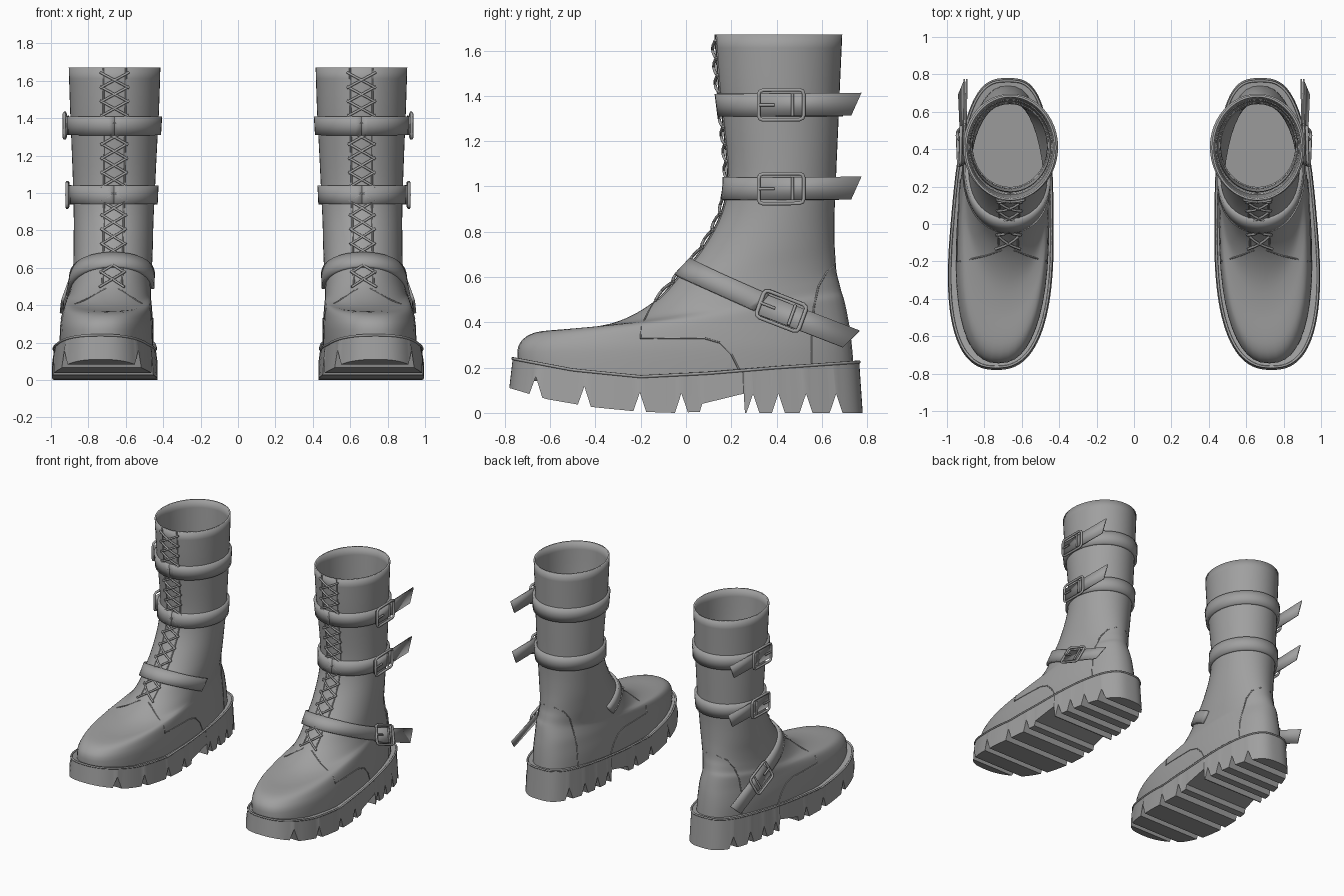
import bpy, math
from mathutils import Vector, Matrix

cube = bpy.data.objects.get("Cube")
if cube:
    bpy.data.objects.remove(cube)

grey = bpy.data.materials.new("boot_grey")
grey.use_nodes = True
grey.diffuse_color = (0.35, 0.35, 0.35, 1)
grey.node_tree.nodes["Principled BSDF"].inputs["Base Color"].default_value = (0.35, 0.35, 0.35, 1)

# Upper rings: front y, front z, back y, back z, half width, centre x, roundness, toe widening
RINGS = [
    (-.735, .14, .745, .14, .245, .700, 2.4, .07),
    (-.745, .27, .735, .27, .247, .700, 2.4, .06),
    (-.72, .325, .725, .36, .241, .698, 2.35, .05),
    (-.665, .355, .715, .42, .235, .695, 2.3, .04),
    (-.58, .366, .705, .47, .229, .692, 2.2, .02),
    (-.46, .373, .695, .51, .222, .688, 2.1, 0),
    (-.33, .395, .685, .54, .217, .683, 2, 0),
    (-.22, .44, .675, .58, .213, .678, 2, 0),
    (-.12, .51, .665, .62, .211, .673, 2, 0),
    (-.04, .60, .66, .68, .211, .669, 2, 0),
    (.05, .70, .656, .75, .212, .667, 2, 0),
    (.135, .84, .655, .86, .213, .665, 2, 0),
    (.175, .97, .66, .97, .217, .663, 2, 0),
    (.178, 1.1, .665, 1.1, .222, .662, 2, 0),
    (.16, 1.28, .673, 1.28, .23, .661, 2, 0),
    (.14, 1.45, .68, 1.45, .238, .66, 2, 0),
    (.125, 1.67, .69, 1.67, .245, .66, 2, 0),
]
LAST = len(RINGS) - 1


def ring(s):
    """Smoothly blended ring values at level s."""
    i = min(int(s), LAST - 1)
    t = s - i
    quad = zip(*(RINGS[max(0, min(LAST, i + k))] for k in (-1, 0, 1, 2)))
    return [b + t * ((c - a) / 2 + t * (a - 2.5 * b + 2 * c - d / 2
            + t * (1.5 * (b - c) + (d - a) / 2))) for a, b, c, d in quad]


def surf(s, th):
    """Point on the upper; th = 0 is the front, pi/2 the outer side."""
    yf, zf, yb, zb, w, c, n, k = ring(s)
    def bend(v):
        return math.copysign(abs(v) ** (2 / n), v)
    cs, sn = bend(math.cos(th)), bend(math.sin(th))
    f = (1 - cs) / 2
    return Vector((c + k * .4 * cs + w * (1 + k * cs) * sn, yf + (yb - yf) * f, zf + (zb - zf) * f))


def at(th, height):
    """Point on the upper where z equals height(y)."""
    lo, hi = 0, LAST
    for _ in range(26):
        mid = (lo + hi) / 2
        p = surf(mid, th)
        lo, hi = (mid, hi) if p.z < height(p.y) else (lo, mid)
    return surf(lo, th)


def on_side(y, z, sign):
    lo, hi = 0, math.pi
    for _ in range(22):
        mid = (lo + hi) / 2
        lo, hi = (mid, hi) if at(sign * mid, lambda _: z).y < y else (lo, mid)
    return at(sign * lo, lambda _: z)


def lerp(points, x):
    for (x0, v0), (x1, v1) in zip(points, points[1:]):
        if x <= x1:
            return v0 + (v1 - v0) * max(0, x - x0) / (x1 - x0)
    return points[-1][1]


def add_pair(name, data, thickness=0, offset=0):
    """Places the left part and its mirrored right twin."""
    data.materials.append(grey)
    twin = data.copy()
    twin.transform(Matrix.Scale(-1, 4, (1, 0, 0)))
    if isinstance(twin, bpy.types.Mesh):
        twin.flip_normals()
    for side, d in (("left", data), ("right", twin)):
        ob = bpy.data.objects.new(side + "_" + name, d)
        bpy.context.collection.objects.link(ob)
        if thickness:
            m = ob.modifiers.new("thickness", "SOLIDIFY")
            m.thickness, m.offset = thickness, offset
        if ob.type == "MESH":
            bpy.ops.object.select_all(action="DESELECT")
            ob.select_set(True)
            bpy.context.view_layer.objects.active = ob
            bpy.ops.object.shade_smooth_by_angle(angle=math.radians(35))


def grid(name, rows, closed, thickness=0, offset=0, caps=False):
    """Skins a list of equal point rows."""
    n = len(rows[0])
    faces = [(r * n + i, r * n + (i + 1) % n, (r + 1) * n + (i + 1) % n, (r + 1) * n + i)
             for r in range(len(rows) - 1) for i in range(n if closed else n - 1)]
    if caps:
        faces += [tuple(reversed(range(n))), tuple(range(n * (len(rows) - 1), n * len(rows)))]
    me = bpy.data.meshes.new(name)
    me.from_pydata([p for row in rows for p in row], [], faces)
    add_pair(name, me, thickness, offset)


def tubes(name, paths, radius, cyclic=False):
    cu = bpy.data.curves.new(name, "CURVE")
    cu.dimensions = "3D"
    cu.bevel_depth, cu.bevel_resolution, cu.use_fill_caps = radius, 1, True
    for path in paths:
        sp = cu.splines.new("POLY")
        sp.points.add(len(path) - 1)
        for q, p in zip(sp.points, path):
            q.co = (*p, 1)
        sp.use_cyclic_u = cyclic
    add_pair(name, cu)


# Leather upper, open at the top
SEG = 48
grid("upper", [[surf(i / 3, 2 * math.pi * j / SEG) for j in range(SEG)]
               for i in range(LAST * 3 + 1)], True, .012, -1)

# Lugged sole, sliced from toe to heel
L = .765
TOP = [(-L, .24), (-.5, .19), (-.2, .16), (.1, .175), (.4, .2), (L, .225)]
BASE = [(-L, .11), (-.6, .06), (-.4, .025), (-.2, .005), (-.05, 0), (.06, .005),
        (.07, .04), (.25, .085), (.255, 0), (L, 0)]
GROOVES = (-.65, -.44, -.2, -.02, .29, .4, .52, .65)


def sole_plan(y):
    t = y / L
    n = 2.5 if t < 0 else 3
    return .705 - .03 * t, (.265 - .035 * t) * max(1e-4, 1 - abs(t) ** n) ** (1 / n)


def sole_base(y):
    cut = max(max(0, 1 - abs(y - g) / .028) for g in GROOVES)
    return lerp(BASE, y) + .085 * cut


ys = {L * -math.cos(math.pi * i / 56) for i in range(57)}
ys |= {g + d for g in GROOVES for d in (-.028, 0, .028)} | {.06, .07, .25, .255}
ys = sorted(ys)
slices = []
for y in ys:
    c, w = sole_plan(y)
    zt, zb = lerp(TOP, y), sole_base(y)
    slices.append([(c - w, y, zt), (c + w, y, zt),
                   (c + w * 1.04, y * 1.02, zb), (c - w * 1.04, y * 1.02, zb)])
grid("sole", slices, True, caps=True)

# Welt around the top of the sole
tubes("welt", [[s[1] for s in slices] + [s[0] for s in reversed(slices)]], .007, True)

# Straps that wrap the shaft and the ankle
def strap(name, height, start, end, steps=48):
    ths = [start + (end - start) * i / steps for i in range(steps + 1)]
    grid(name, [[at(t, lambda y: height(y) + d) for t in ths] for d in (-.05, 0, .05)],
         False, .036)


def ankle_line(y):
    return .635 - .45 * y


strap("upper_strap", lambda y: 1.36, 0, 2 * math.pi)
strap("middle_strap", lambda y: .99, 0, 2 * math.pi)
strap("ankle_strap", ankle_line, -1.6, 1.9)

# Buckles with a loose strap end
def buckle(name, origin, u, v):
    u, v = Vector(u).normalized(), Vector(v).normalized()
    n = v.cross(u) * -1
    def place(a, b, h=0):
        return origin + u * a + v * b + n * h
    frame = []
    for a, b in ((1, 1), (-1, 1), (-1, -1), (1, -1)):
        corner = [(a * .1, b * .045), (a * .095, b * .06), (a * .08, b * .066)]
        frame += corner if a * b < 0 else corner[::-1]
    # keep the corners in one turning direction
    frame.sort(key=lambda p: math.atan2(p[1], p[0]))
    tubes(name + "_frame", [[place(a, b, .012) for a, b in frame]], .009, True)
    tubes(name + "_prong", [[place(-.1, 0, .015), place(-.03, 0, .015)],
                            [place(.05, -.05, .012), place(.05, .05, .012)]], .007)
    grid(name + "_tail", [[place(-.1, -.05), place(.31, -.05)],
                          [place(-.1, .05), place(.355, .05)]], False, .008)


for label, z in (("upper", 1.36), ("middle", .99)):
    spot = on_side(.42, z, 1) + Vector((.02, 0, 0))
    buckle(label + "_buckle", spot, (-.02, 1, .01), (0, 0, 1))
spot = on_side(.42, ankle_line(.42), 1) + Vector((.025, 0, 0))
buckle("ankle_buckle", spot, (.04, .93, -.36), (-.33, .33, .9))

# Crossed laces up the front
laces = []
for i in range(15):
    z = .5 + i * .076
    for sg in (-1, 1):
        path = [at(sg * k * .27, lambda _: z + .035 + k * .035) for k in (-1.2, -.5, 0, .5, 1.2)]
        laces.append([p + Vector((0, -.012, .004)) for p in path])
tubes("laces", laces, .007)

# Edges of the lacing gap
tubes("lacing_edges", [[at(sg * .25, lambda _: .5 + i * .045) for i in range(27)]
                       for sg in (-1, 1)], .005)

# Stitched seams of the vamp and heel counter
SEAMS = [
    [(-.14, .49), (-.17, .44), (-.2, .38), (-.2, .33), (-.05, .33), (.08, .33),
     (.15, .31), (.2, .26), (.235, .19)],
    [(.555, .21), (.555, .36), (.565, .47), (.585, .56), (.62, .62), (.655, .65)],
]
tubes("seams", [[on_side(y, z, sg) for y, z in pts] for pts in SEAMS for sg in (-1, 1)], .004)
